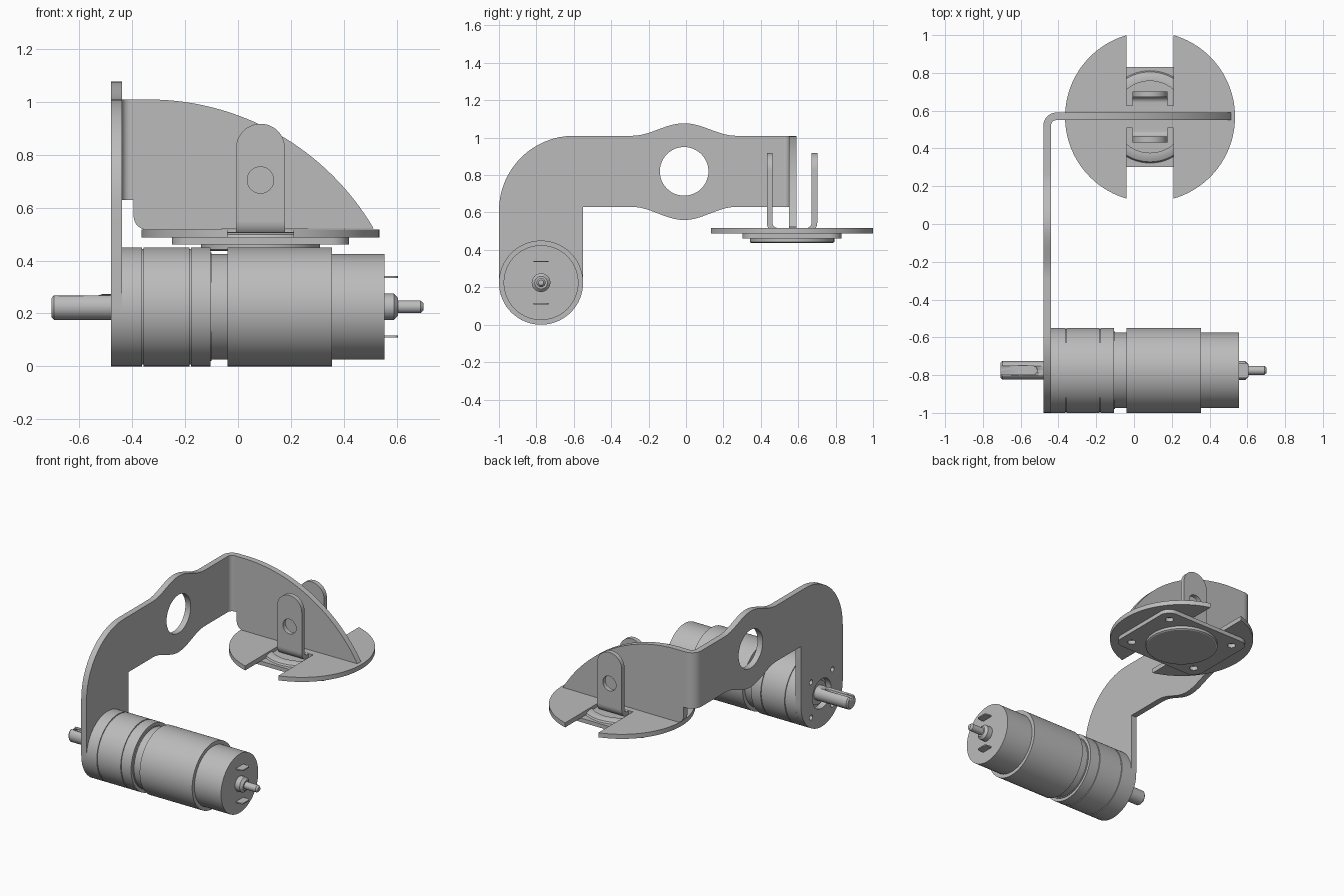
import bpy, bmesh
from math import sin, cos, pi, radians, sqrt, atan2
from mathutils import Matrix, Vector

if "Cube" in bpy.data.objects:
    bpy.data.objects.remove(bpy.data.objects["Cube"], do_unlink=True)

GREY = (0.5, 0.5, 0.5, 1)
metal = bpy.data.materials.new("grey_metal")
metal.use_nodes = True
metal.diffuse_color = GREY
for node in metal.node_tree.nodes:
    if node.type == 'BSDF_PRINCIPLED':
        node.inputs["Base Color"].default_value = GREY

X, Y, Z = Vector((1, 0, 0)), Vector((0, 1, 0)), Vector((0, 0, 1))


def finish(bm, name):
    bmesh.ops.remove_doubles(bm, verts=bm.verts, dist=1e-5)
    bmesh.ops.recalc_face_normals(bm, faces=bm.faces)
    mesh = bpy.data.meshes.new(name)
    bm.to_mesh(mesh)
    bm.free()
    mesh.materials.append(metal)
    ob = bpy.data.objects.new(name, mesh)
    bpy.context.scene.collection.objects.link(ob)
    bpy.ops.object.select_all(action='DESELECT')
    bpy.context.view_layer.objects.active = ob
    ob.select_set(True)
    bpy.ops.object.shade_smooth_by_angle(angle=radians(30))
    return ob


def arc(cx, cy, r, a, b, n=16):
    """Points on an arc from angle a to b, in degrees."""
    steps = [radians(a + (b - a) * i / n) for i in range(n + 1)]
    return [(cx + r * cos(t), cy + r * sin(t)) for t in steps]


def circle(cx, cy, r, n=40):
    return arc(cx, cy, r, 0, 360, n)[:-1]


def plate(name, loops, u, v, origin, push):
    """Flat sheet: first loop is the outline, further loops are holes."""
    bm = bmesh.new()
    for loop in loops:
        vs = [bm.verts.new(Vector(origin) + u * p + v * q) for p, q in loop]
        for a, b in zip(vs, vs[1:] + vs[:1]):
            bm.edges.new((a, b))
    bmesh.ops.triangle_fill(bm, edges=bm.edges[:], use_beauty=True)
    out = bmesh.ops.extrude_face_region(bm, geom=bm.faces[:], use_keep_orig=True)
    moved = [g for g in out["geom"] if isinstance(g, bmesh.types.BMVert)]
    bmesh.ops.translate(bm, verts=moved, vec=push)
    return finish(bm, name)


def lathe(name, profile, axis, origin, steps=64):
    """Spin (distance along axis, radius) pairs round the axis."""
    side = Y if axis == X else X
    bm = bmesh.new()
    vs = [bm.verts.new(Vector(origin) + axis * d + side * r) for d, r in profile]
    es = [bm.edges.new(pair) for pair in zip(vs, vs[1:])]
    bmesh.ops.spin(bm, geom=vs + es, cent=origin, axis=axis,
                   angle=2 * pi, steps=steps, use_merge=True)
    return finish(bm, name)


# Motor axis and wheel base centre
MY, MZ = -0.775, 0.225
CX, CY = 0.085, 0.567
motor_axis = (0, MY, MZ)


# Side arm with a swell round its large hole
def swell(sign, base, height):
    pts = []
    for i in range(25):
        t = -1 + i / 12
        pts.append((-0.01 + 0.28 * t, base + sign * height * (1 + cos(pi * t)) / 2))
    return pts


outline = arc(MY, MZ, 0.225, 180, 360, 32)
outline += [(-0.55, 0.63)] + swell(-1, 0.63, 0.07) + [(0.52, 0.63), (0.52, 1.01)]
outline += swell(1, 1.01, 0.067)[::-1] + arc(-0.6, 0.61, 0.4, 90, 180)
holes = [circle(-0.01, 0.82, 0.13, 48), circle(MY, MZ, 0.1)]
holes += [circle(MY + a * 0.115, MZ + b * 0.12, 0.017, 16) for a in (-1, 1) for b in (-1, 1)]
plate("side_arm", [outline] + holes, Y, Z, (-0.48, 0, 0), X * 0.04)

# Rounded corner between the arm and the cross plate
bend = arc(-0.41, 0.52, 0.07, 180, 90, 12) + arc(-0.41, 0.52, 0.03, 90, 180, 12)
plate("arm_bend", [bend], X, Y, (0, 0, 0.63), Z * 0.38)

# Cross plate with a curved top edge
end = atan2(0.5, 0.85)
curve = arc(-0.34, 0.02, 0.99, end * 180 / pi, 90, 32)
cross = [(-0.41, 0.63), (-0.395, 0.63)] + arc(-0.345, 0.567, 0.05, 180, 270, 8)
cross += curve + [(-0.41, 1.01)]
plate("cross_plate", [cross], X, Z, (0, 0.55, 0), Y * 0.04)

# Round base with a slot from each side
R, SLOT = 0.45, 0.125
a = atan2(sqrt(R * R - SLOT * SLOT), SLOT) * 180 / pi
base = arc(0, 0, R, -a, a, 48) + [(SLOT, 0.06), (-SLOT, 0.06)]
base += arc(0, 0, R, 180 - a, 180 + a, 48) + [(-SLOT, -0.06), (SLOT, -0.06)]
plate("round_base", [base], X, Y, (CX, CY, 0.487), Z * 0.031)

# Two upright tabs folded from the base
for s, side in ((-1, "front"), (1, "back")):
    fold = [(0.055, 0.487)] + arc(0.075, 0.547, 0.06, 270, 360, 10)
    fold += arc(0.075, 0.547, 0.03, 360, 270, 10) + [(0.055, 0.517)]
    plate(side + "_tab_fold", [fold], Y * s, Z, (CX - 0.0925, CY, 0), X * 0.185)
    tab = [(-0.0925, 0.547), (0.0925, 0.547)] + arc(0, 0.8255, 0.0925, 0, 180, 24)
    plate(side + "_tab", [tab, circle(0, 0.705, 0.05, 32)], X, Z,
          (CX, CY + s * 0.105, 0), Y * s * 0.03)

# Caster: mounting plate with corner holes, lower disc and upper collar
mount = []
for i, (sx, sy) in enumerate(((1, 1), (-1, 1), (-1, -1), (1, -1))):
    mount += arc(sx * 0.265, sy * 0.195, 0.07, i * 90, i * 90 + 90, 8)
mount_holes = [circle(sx * 0.255, sy * 0.185, 0.026, 20) for sx in (-1, 1) for sy in (-1, 1)]
plate("caster_mount", [mount] + mount_holes, X, Y, (CX, CY, 0.46), Z * 0.027)
lathe("caster_disc", [(0.437, 0), (0.437, 0.218), (0.442, 0.226), (0.46, 0.226), (0.46, 0)],
      Z, (CX, CY, 0))
lathe("caster_collar", [(0.486, 0.245), (0.498, 0.238), (0.506, 0.22), (0.508, 0.2),
                        (0.508, 0.19), (0.495, 0.19), (0.495, 0)], Z, (CX, CY, 0))

# Gearbox with fine grooves, neck and motor can
gearbox = [(-0.44, 0), (-0.44, 0.225)]
for g in (-0.36, -0.18):
    gearbox += [(g - 0.003, 0.225), (g - 0.003, 0.219), (g + 0.003, 0.219), (g + 0.003, 0.225)]
gearbox += [(-0.105, 0.225), (-0.105, 0.205), (-0.1, 0.205), (-0.1, 0)]
lathe("gearbox", gearbox, X, motor_axis, 80)
lathe("motor_neck", [(-0.105, 0), (-0.105, 0.2), (-0.04, 0.2), (-0.04, 0)], X, motor_axis, 80)
lathe("motor_sleeve", [(-0.04, 0), (-0.04, 0.225), (0.355, 0.225), (0.355, 0)], X, motor_axis, 80)
lathe("motor_can", [(0.355, 0), (0.355, 0.2), (0.555, 0.2), (0.555, 0)], X, motor_axis, 80)

# Rear bearing and stub shaft
lathe("rear_bearing", [(0.555, 0), (0.555, 0.05), (0.59, 0.05), (0.605, 0.034), (0.605, 0)],
      X, motor_axis, 32)
lathe("rear_shaft", [(0.6, 0), (0.6, 0.024), (0.69, 0.024), (0.702, 0.014), (0.702, 0)],
      X, motor_axis, 32)

# Rear terminals
blade = [(0.55, -0.04)] + arc(0.59, -0.025, 0.015, -90, 0, 5)
blade += arc(0.59, 0.025, 0.015, 0, 90, 5) + [(0.55, 0.04)]
for s, level in ((-1, "lower"), (1, "upper")):
    plate(level + "_terminal", [blade], X, Y, (0, MY, MZ + s * 0.113 - 0.004), Z * 0.008)

# Output bearing and shaft with a keyway along its top
lathe("output_bearing", [(-0.44, 0), (-0.44, 0.08), (-0.455, 0.08), (-0.455, 0)],
      X, motor_axis, 40)
shaft = lathe("output_shaft", [(-0.706, 0), (-0.706, 0.04), (-0.697, 0.049),
                               (-0.44, 0.049), (-0.44, 0)], X, motor_axis, 40)
key = arc(-0.535, 0, 0.023, -90, 90, 10) + [(-0.75, 0.023), (-0.75, -0.023)]
cutter = plate("keyway_cutter", [key], X, Y, (0, MY, MZ + 0.028), Z * 0.05)
cut = shaft.modifiers.new("keyway", 'BOOLEAN')
cut.operation, cut.object, cut.solver = 'DIFFERENCE', cutter, 'EXACT'
bpy.ops.object.select_all(action='DESELECT')
bpy.context.view_layer.objects.active = shaft
shaft.select_set(True)
bpy.ops.object.modifier_apply(modifier=cut.name)
bpy.data.objects.remove(cutter, do_unlink=True)
